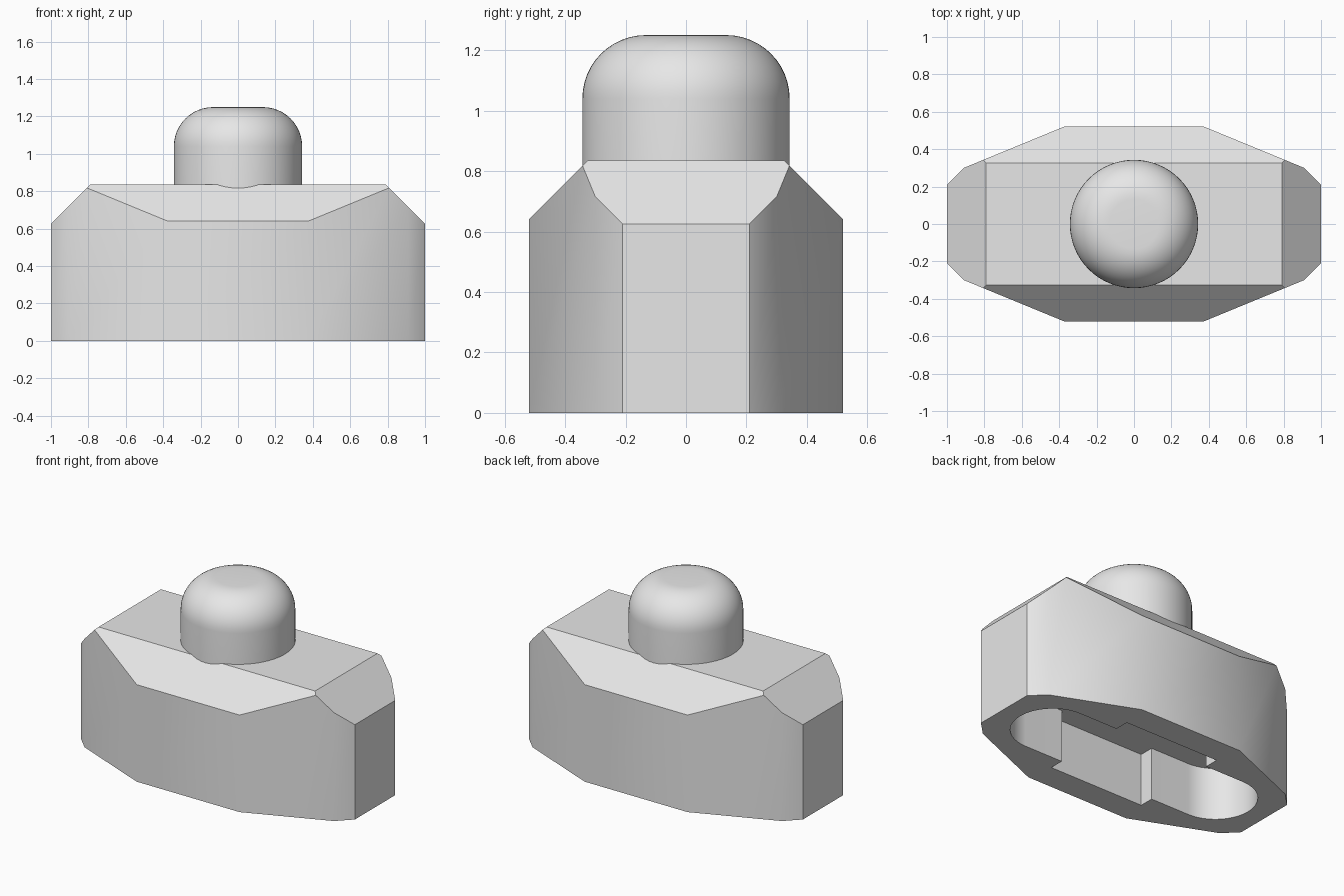
import bpy, bmesh
from math import sin, cos, pi, radians
from mathutils import Vector

cube = bpy.data.objects.get("Cube")
if cube:
    bpy.data.objects.remove(cube, do_unlink=True)

# Single grey plastic material
grey = bpy.data.materials.new("plain grey")
grey.use_nodes = True
grey.diffuse_color = (0.8, 0.8, 0.8, 1)
grey.node_tree.nodes["Principled BSDF"].inputs["Base Color"].default_value = grey.diffuse_color


def finish(bm, name):
    bmesh.ops.recalc_face_normals(bm, faces=bm.faces)
    mesh = bpy.data.meshes.new(name)
    bm.to_mesh(mesh)
    bm.free()
    mesh.materials.append(grey)
    obj = bpy.data.objects.new(name, mesh)
    bpy.context.collection.objects.link(obj)
    return obj


def four_way(quarter):
    """Mirror a quarter outline (from the +x side to the +y side) into a full loop."""
    half = quarter + [(-x, y) for x, y in reversed(quarter)]
    return half + [(-x, -y) for x, y in half]


def prism(outline, bottom, top):
    bm = bmesh.new()
    face = bm.faces.new([bm.verts.new((x, y, bottom)) for x, y in outline])
    new = bmesh.ops.extrude_face_region(bm, geom=[face])["geom"]
    verts = [v for v in new if isinstance(v, bmesh.types.BMVert)]
    bmesh.ops.translate(bm, verts=verts, vec=(0, 0, top - bottom))
    bmesh.ops.recalc_face_normals(bm, faces=bm.faces)
    return bm


def smooth(obj):
    bpy.ops.object.select_all(action='DESELECT')
    obj.select_set(True)
    bpy.context.view_layer.objects.active = obj
    bpy.ops.object.shade_smooth_by_angle(angle=radians(30))


# Body: twelve-sided block with four 45 degree chamfers around the top
TOP = 0.835
bm = prism(four_way([(1, 0.21), (0.91, 0.30), (0.375, 0.52)]), 0, TOP)
for point, normal in (((0.79, 0, TOP), (1, 0, 1)), ((-0.79, 0, TOP), (-1, 0, 1)),
                      ((0, 0.325, TOP), (0, 1, 1)), ((0, -0.325, TOP), (0, -1, 1))):
    cut = bmesh.ops.bisect_plane(bm, geom=bm.verts[:] + bm.edges[:] + bm.faces[:],
                                 plane_co=point, plane_no=Vector(normal).normalized(),
                                 clear_outer=True)
    edges = [e for e in cut["geom_cut"] if isinstance(e, bmesh.types.BMEdge)]
    bmesh.ops.contextual_create(bm, geom=edges)
body = finish(bm, "body")

# Socket underneath: round-ended slot with a wider square middle
SLOT, MID, CENTRE, STEPS = 0.25, 0.345, 0.625, 16
angles = [(i + 0.5) * pi / 2 / STEPS for i in range(STEPS)]
arc = [(CENTRE + SLOT * cos(a), SLOT * sin(a)) for a in angles]
socket = finish(prism(four_way(arc + [(CENTRE, SLOT), (MID, SLOT), (MID, MID)]), -0.1, 0.345),
                "socket_cutter")
cutter = body.modifiers.new("socket", 'BOOLEAN')
cutter.operation = 'DIFFERENCE'
cutter.solver = 'EXACT'
cutter.object = socket
bpy.context.view_layer.objects.active = body
bpy.ops.object.modifier_apply(modifier="socket")
bpy.data.objects.remove(socket, do_unlink=True)
smooth(body)

# Button: round post with a rounded shoulder and a small flat top
RADIUS, HEIGHT, ROUND = 0.343, 1.25, 0.21
bm = bmesh.new()
profile = [(0, 0.6), (RADIUS, 0.6)]
for i in range(13):
    a = i * pi / 24
    profile.append((RADIUS - ROUND + ROUND * cos(a), HEIGHT - ROUND + ROUND * sin(a)))
profile.append((0, HEIGHT))
verts = [bm.verts.new((r, 0, z)) for r, z in profile]
edges = [bm.edges.new(pair) for pair in zip(verts, verts[1:])]
bmesh.ops.spin(bm, geom=verts + edges, cent=(0, 0, 0), axis=(0, 0, 1),
               angle=2 * pi, steps=64, use_duplicate=False)
bmesh.ops.remove_doubles(bm, verts=bm.verts, dist=0.0001)
smooth(finish(bm, "button"))
